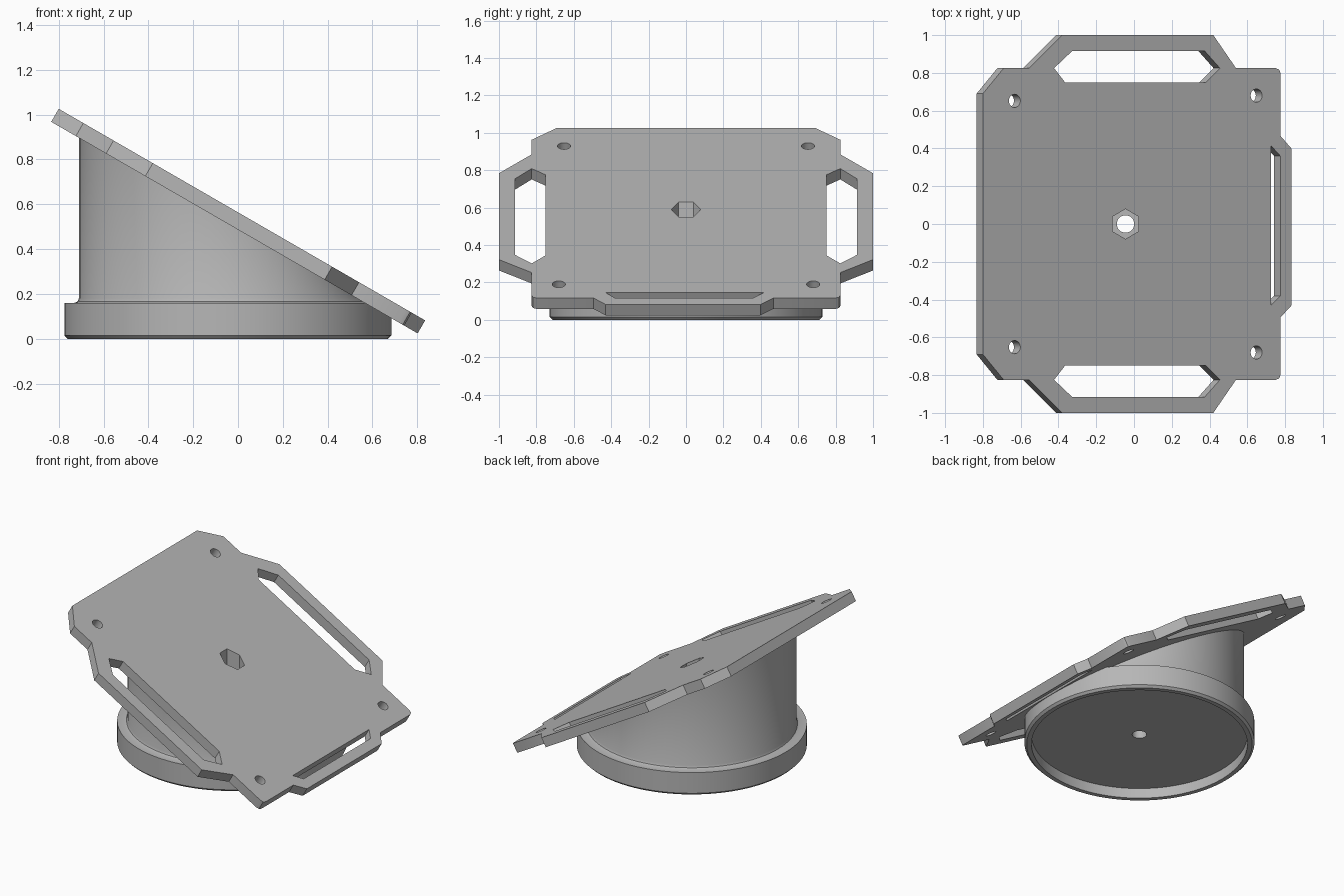
import bpy, bmesh, math
from mathutils import Matrix, Vector

cube = bpy.data.objects.get("Cube")
if cube:
    bpy.data.objects.remove(cube, do_unlink=True)

TILT = math.radians(30)
THICK = 0.067
TOP_Z = 0.564          # height of the plate's upper face at x = 0
AXIS_X = -0.045        # pedestal centre
plate_frame = Matrix.Translation((0, 0, TOP_Z)) @ Matrix.Rotation(TILT, 4, 'Y')

grey = bpy.data.materials.new("plain_grey")
grey.use_nodes = True
grey.diffuse_color = (0.47, 0.47, 0.47, 1)
grey.node_tree.nodes["Principled BSDF"].inputs["Base Color"].default_value = (0.47, 0.47, 0.47, 1)


def finish(name, bm, frame=None):
    bmesh.ops.recalc_face_normals(bm, faces=bm.faces)
    mesh = bpy.data.meshes.new(name)
    bm.to_mesh(mesh)
    bm.free()
    if frame:
        mesh.transform(frame)
    mesh.materials.append(grey)
    ob = bpy.data.objects.new(name, mesh)
    bpy.context.collection.objects.link(ob)
    return ob


def prism(name, outline, low, high, frame=None):
    """Extrude a flat outline between two heights."""
    bm = bmesh.new()
    face = bm.faces.new([bm.verts.new((x, y, low)) for x, y in outline])
    up = bmesh.ops.extrude_face_region(bm, geom=[face])["geom"]
    bmesh.ops.translate(bm, vec=(0, 0, high - low),
                        verts=[v for v in up if isinstance(v, bmesh.types.BMVert)])
    return finish(name, bm, frame)


def on_slope(points):
    """Stretch plan positions along the slope."""
    return [(x / math.cos(TILT), y) for x, y in points]


def ring(x, y, radius, sides, turn=0):
    return [(x + radius * math.cos(turn + i * math.tau / sides),
             y + radius * math.sin(turn + i * math.tau / sides)) for i in range(sides)]


def cut(target, cutters):
    bpy.context.view_layer.objects.active = target
    for c in cutters:
        mod = target.modifiers.new("cut", 'BOOLEAN')
        mod.operation, mod.solver, mod.object = 'DIFFERENCE', 'EXACT', c
        bpy.ops.object.modifier_apply(modifier=mod.name)


# Tilted plate with grip ears
side = [(-0.80, 0.69), (-0.69, 0.825), (-0.555, 0.825), (-0.38, 1.0), (0.42, 1.0),
        (0.54, 0.825), (0.75, 0.825), (0.768, 0.818), (0.775, 0.80)]
end_tab = [(0.775, 0.467), (0.835, 0.398), (0.835, -0.43), (0.775, -0.495)]
outline = side + end_tab + [(x, -y) for x, y in reversed(side)]
plate = prism("tilted_plate", on_slope(outline), -THICK, 0, plate_frame)

# Slots and screw holes, square to the plate
slot = [(-0.365, 0.75), (-0.423, 0.825), (-0.328, 0.915),
        (0.375, 0.915), (0.455, 0.825), (0.38, 0.75)]
end_slot = [(0.725, 0.415), (0.775, 0.36), (0.775, -0.38), (0.725, -0.43)]
shapes = [on_slope(slot), on_slope([(x, -y) for x, y in slot]), on_slope(end_slot)]
for x, y in [(-0.632, 0.652), (0.648, 0.68)]:
    for s in (1, -1):
        shapes.append(ring(x / math.cos(TILT), s * y, 0.035, 32))
plate_cutters = [prism("plate_cutter", s, -0.2, 0.1, plate_frame) for s in shapes]

# Vertical centre bore with a hexagonal pocket
hex_cutter = prism("hex_cutter", ring(AXIS_X, 0, 0.079, 6, math.pi / 2), 0.2, 1.5)
bore_cutter = prism("bore_cutter", ring(AXIS_X, 0, 0.046, 32), -0.3, 0.6)

# Round pedestal: recessed foot, flange, small fillet and column
profile = [(0, 0.07), (0.685, 0.07), (0.685, 0), (0.715, 0), (0.73, 0.015), (0.73, 0.16),
           (0.685, 0.16), (0.671, 0.166), (0.665, 0.18), (0.665, 1.3), (0, 1.3)]
bm = bmesh.new()
verts = [bm.verts.new((r, 0, z)) for r, z in profile]
edges = [bm.edges.new(pair) for pair in zip(verts, verts[1:])]
bmesh.ops.spin(bm, geom=verts + edges, cent=(0, 0, 0), axis=(0, 0, 1),
               angle=math.tau, steps=96, use_merge=False)
bmesh.ops.remove_doubles(bm, verts=bm.verts, dist=0.0002)
bmesh.ops.translate(bm, verts=bm.verts, vec=(AXIS_X, 0, 0))

# Slice the column along the underside of the plate
normal = plate_frame.to_3x3() @ Vector((0, 0, 1))
bmesh.ops.bisect_plane(bm, geom=bm.verts[:] + bm.edges[:] + bm.faces[:],
                       plane_co=plate_frame @ Vector((0, 0, 0.005 - THICK)),
                       plane_no=normal, clear_outer=True)
bmesh.ops.holes_fill(bm, edges=[e for e in bm.edges if e.is_boundary], sides=0)
pedestal = finish("round_pedestal", bm)

cut(plate, plate_cutters + [hex_cutter])
cut(pedestal, [hex_cutter, bore_cutter])
for c in plate_cutters + [hex_cutter, bore_cutter]:
    bpy.data.objects.remove(c, do_unlink=True)

# Smooth round walls, crisp edges
for ob in (plate, pedestal):
    bpy.ops.object.select_all(action='DESELECT')
    ob.select_set(True)
    bpy.context.view_layer.objects.active = ob
    bpy.ops.object.shade_smooth_by_angle(angle=math.radians(25))
